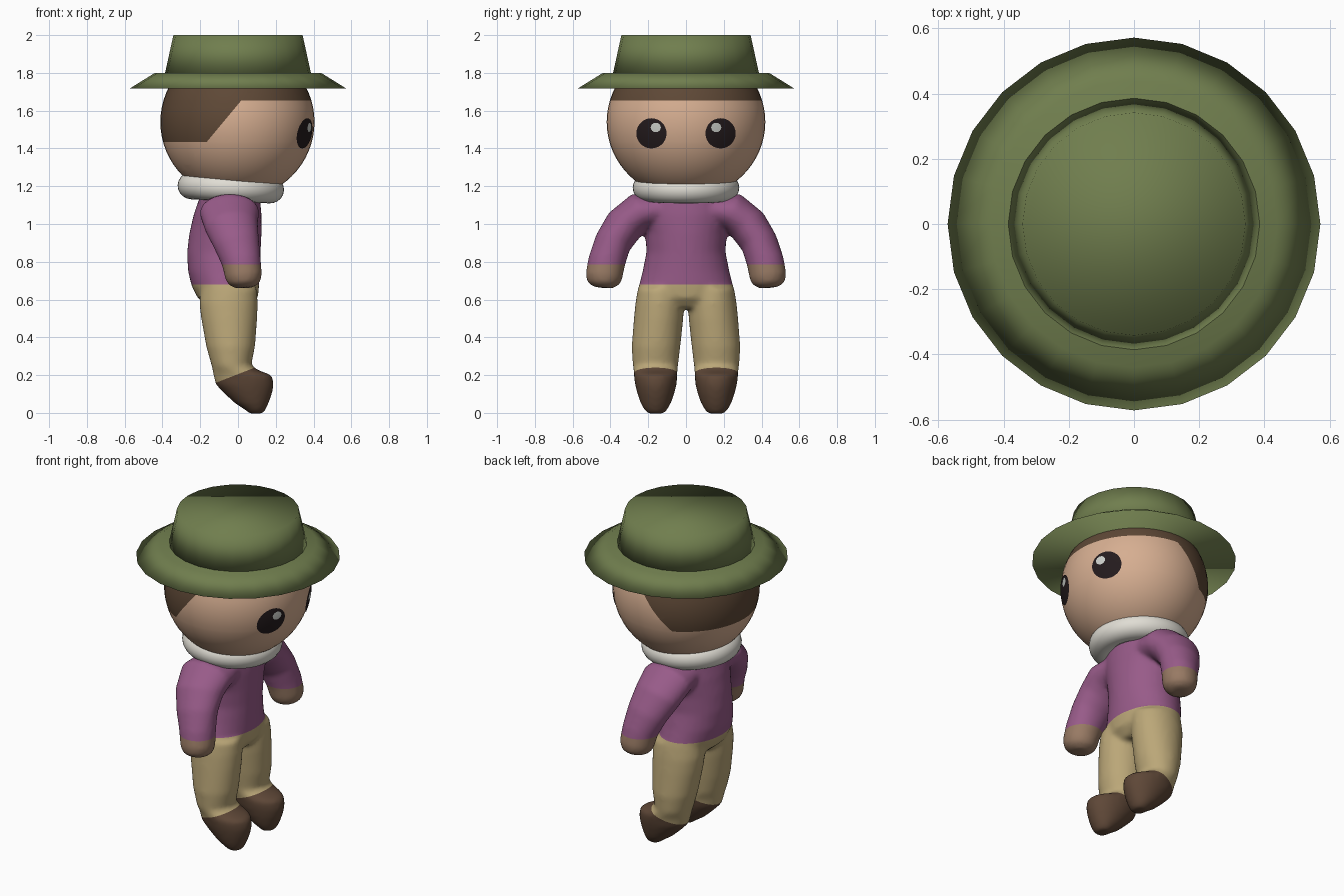
import bpy, bmesh, math
from mathutils import Vector, Matrix

if "Cube" in bpy.data.objects:
    bpy.data.objects.remove(bpy.data.objects["Cube"])


def material(name, r, g, b):
    def lin(c):
        c /= 255
        return c / 12.92 if c < 0.04 else ((c + 0.055) / 1.055) ** 2.4
    m = bpy.data.materials.new(name)
    m.diffuse_color = (lin(r), lin(g), lin(b), 1)
    m.use_nodes = True
    m.node_tree.nodes["Principled BSDF"].inputs["Base Color"].default_value = m.diffuse_color
    return m


GREEN = material("hat green", 112, 126, 78)
SKIN = material("skin", 214, 174, 145)
HAIR = material("hair brown", 94, 72, 54)
WHITE = material("collar white", 224, 221, 212)
PURPLE = material("jumper purple", 152, 91, 137)
TAN = material("trouser tan", 187, 167, 120)
SHOE = material("shoe brown", 94, 71, 55)
HAND = material("hand brown", 152, 122, 100)
BLACK = material("eye black", 36, 27, 29)
GLINT = material("eye glint", 205, 208, 203)


def make(name, bm, mats):
    bmesh.ops.recalc_face_normals(bm, faces=bm.faces)
    for f in bm.faces:
        f.smooth = True
    me = bpy.data.meshes.new(name)
    bm.to_mesh(me)
    bm.free()
    for m in mats:
        me.materials.append(m)
    ob = bpy.data.objects.new(name, me)
    bpy.context.collection.objects.link(ob)
    return ob


def cut(bm, co, no):
    bmesh.ops.bisect_plane(bm, geom=bm.verts[:] + bm.edges[:] + bm.faces[:],
                           plane_co=co, plane_no=no, dist=1e-5)


def loft(bm, rings, n=32):
    """Closed tube through rings given as (centre, half axis, half axis)."""
    loops = []
    for c, u, v in rings:
        loops.append([bm.verts.new(c + u * math.cos(a) + v * math.sin(a))
                      for a in (2 * math.pi * i / n for i in range(n))])
    faces = [bm.faces.new(loops[0]), bm.faces.new(loops[-1])]
    for p, q in zip(loops, loops[1:]):
        for i in range(n):
            j = (i + 1) % n
            faces.append(bm.faces.new((p[i], p[j], q[j], q[i])))
    bmesh.ops.recalc_face_normals(bm, faces=faces)


def flat_ring(x0, x1, y0, y1, z):
    return (Vector(((x0 + x1) / 2, (y0 + y1) / 2, z)),
            Vector(((x1 - x0) / 2, 0, 0)), Vector((0, (y1 - y0) / 2, 0)))


# Hat: flared brim and tapered crown
for name, r1, r2, z0, z1 in (("hat_brim", 0.572, 0.44, 1.718, 1.80),
                             ("hat_crown", 0.387, 0.342, 1.795, 2.0)):
    bm = bmesh.new()
    bmesh.ops.create_cone(bm, cap_ends=True, segments=24, radius1=r1, radius2=r2,
                          depth=z1 - z0,
                          matrix=Matrix.Translation((0, 0, (z0 + z1) / 2)))
    make(name, bm, [GREEN])

# Head with the hair cut out of its surface
HC, HR = Vector((-0.003, 0, 1.54)), Vector((0.408, 0.42, 0.405))
FRINGE, NAPE = 1.655, 1.435
bm = bmesh.new()
bmesh.ops.create_uvsphere(bm, u_segments=48, v_segments=32, radius=1,
                          matrix=Matrix.Translation(HC) @ Matrix.Diagonal((*HR, 1)))
cut(bm, (0, 0, FRINGE), (0, 0, 1))
cut(bm, (0, 0, NAPE), (0, 0, 1))
cut(bm, (-0.165, 0, NAPE), (-1.2, 0, 1))
for f in bm.faces:
    c = f.calc_center_median()
    back = c.z > NAPE and c.z - NAPE > 1.2 * (c.x + 0.165)
    f.material_index = int(c.z > FRINGE or back)
make("head", bm, [SKIN, HAIR])


# Eyes: thin discs that follow the face
def face_disc(name, y, z, ry, rz, lift, mat, n=28, rows=5):
    bm = bmesh.new()

    def point(py, pz):
        d = ((py - HC.y) / HR.y) ** 2 + ((pz - HC.z) / HR.z) ** 2
        return bm.verts.new((HC.x + HR.x * math.sqrt(1 - d) + lift, py, pz))
    mid = point(y, z)
    prev = None
    for k in range(1, rows + 1):
        s = k / rows
        loop = [point(y + ry * s * math.cos(2 * math.pi * i / n),
                      z + rz * s * math.sin(2 * math.pi * i / n)) for i in range(n)]
        for i in range(n):
            j = (i + 1) % n
            if prev:
                bm.faces.new((prev[i], loop[i], loop[j], prev[j]))
            else:
                bm.faces.new((mid, loop[i], loop[j]))
        prev = loop
    ob = make(name, bm, [mat])
    # orient outwards
    if ob.data.polygons[0].normal.x < 0:
        ob.data.flip_normals()


for side, tag in ((-1, "right"), (1, "left")):
    face_disc("eye_" + tag, side * 0.183, 1.48, 0.08, 0.08, 0.004, BLACK)
    face_disc("eye_glint_" + tag, side * 0.16, 1.511, 0.027, 0.025, 0.007, GLINT, 16, 2)

# Rolled collar, tilted a little towards the front
bm = bmesh.new()
N, M = 48, 20
tilt = Matrix.Translation((-0.038, 0, 1.192)) @ Matrix.Rotation(math.radians(3), 4, 'Y')
grid = []
for i in range(N):
    a = 2 * math.pi * i / N
    grid.append([])
    for j in range(M):
        b = 2 * math.pi * j / M
        r = 0.207 + 0.075 * math.cos(b)
        p = Vector((r * math.cos(a), r * math.sin(a), 0.072 * math.sin(b)))
        grid[i].append(bm.verts.new(tilt @ p))
for i in range(N):
    for j in range(M):
        k, l = (i + 1) % N, (j + 1) % M
        bm.faces.new((grid[i][j], grid[k][j], grid[k][l], grid[i][l]))
make("collar", bm, [WHITE])

# Body: torso, legs with feet, and arms fused into one soft skin
torso = [(-.17, .10, .18, 1.22), (-.20, .115, .25, 1.15), (-.235, .125, .24, 1.05),
         (-.258, .125, .215, .95), (-.27, .12, .21, .85), (-.265, .115, .23, .75),
         (-.245, .112, .25, .67), (-.215, .105, .245, .61), (-.15, .06, .16, .555)]
leg = [(-.20, .10, .01, .255, .66), (-.205, .105, .01, .268, .58),
       (-.195, .102, .014, .276, .50), (-.168, .09, .03, .288, .35),
       (-.14, .07, .042, .282, .25), (-.134, .11, .044, .278, .225),
       (-.13, .18, .045, .276, .20), (-.118, .19, .05, .27, .15),
       (-.07, .18, .062, .257, .10), (-.015, .162, .08, .24, .05),
       (.04, .145, .10, .22, .015), (.06, .13, .12, .20, -.004)]
# arm: x, y, z, half depth, half thickness
arm = [(-.045, .10, 1.08, .14, .08), (-.045, .25, 1.06, .158, .105),
       (-.035, .33, .99, .142, .105), (-.008, .388, .90, .122, .098),
       (.018, .42, .80, .104, .099), (.03, .435, .72, .098, .098),
       (.033, .438, .685, .084, .085), (.034, .44, .663, .05, .05)]

bm = bmesh.new()
loft(bm, [flat_ring(a, b, -h, h, z) for a, b, h, z in torso])
for s in (-1, 1):
    loft(bm, [flat_ring(a, b, s * c, s * d, z) for a, b, c, d, z in leg])
    pts = [Vector((x, s * y, z)) for x, y, z, _, _ in arm]
    rings = []
    for i, p in enumerate(pts):
        t = (pts[min(i + 1, len(pts) - 1)] - pts[max(i - 1, 0)]).normalized()
        u = (Vector((1, 0, 0)) - t * t.x).normalized()
        rings.append((p, u * arm[i][3], t.cross(u) * arm[i][4]))
    loft(bm, rings)
body = make("body", bm, [])
rm = body.modifiers.new("fuse", 'REMESH')
rm.mode, rm.voxel_size = 'VOXEL', 0.013
sm = body.modifiers.new("soften", 'SMOOTH')
sm.factor, sm.iterations = 0.5, 8
dg = bpy.context.evaluated_depsgraph_get()
bm = bmesh.new()
bm.from_mesh(bpy.data.meshes.new_from_object(body.evaluated_get(dg)))
bpy.data.objects.remove(body)

# Clothing borders: hem, cuffs and shoe tops
HEM, CUFF, ANKLE = 0.68, 0.785, 0.205
cut(bm, (0, 0, HEM), (0, 0, 1))
cut(bm, (0, 0, CUFF), (0, 0, 1))
cut(bm, (0, 0, ANKLE), (-0.39, 0, 1))
for f in bm.faces:
    c = f.calc_center_median()
    if abs(c.y) > 0.305 and 0.6 < c.z < CUFF:
        f.material_index = 3
    elif c.z - 0.39 * c.x < ANKLE:
        f.material_index = 2
    else:
        f.material_index = int(c.z < HEM)
make("body", bm, [PURPLE, TAN, SHOE, HAND])
